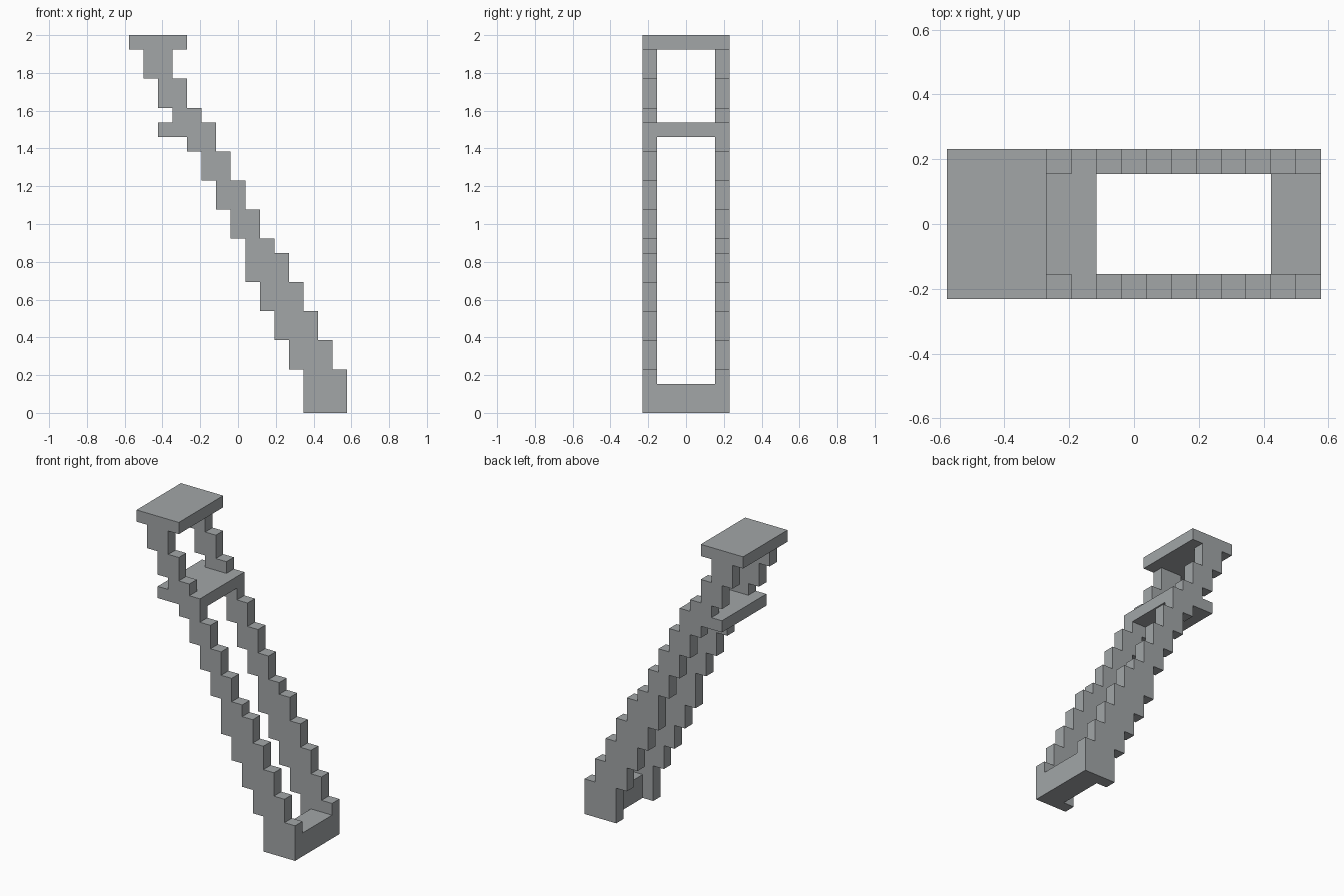
import bpy, bmesh

if "Cube" in bpy.data.objects:
    bpy.data.objects.remove(bpy.data.objects["Cube"])

U = 1 / 13  # one block

grey = bpy.data.materials.new("grey")
grey.diffuse_color = (0.36, 0.38, 0.39, 1)
grey.use_nodes = True
grey.node_tree.nodes["Principled BSDF"].inputs["Base Color"].default_value = grey.diffuse_color


def slab(name, profile, y0, y1):
    """Extrude an x-z profile (in blocks) from y0 to y1 (in blocks)."""
    bm = bmesh.new()
    face = bm.faces.new([bm.verts.new(((x - 7.5) * U, y0 * U, z * U)) for x, z in profile])
    new = bmesh.ops.extrude_face_region(bm, geom=[face])["geom"]
    bmesh.ops.translate(bm, vec=(0, (y1 - y0) * U, 0),
                        verts=[v for v in new if isinstance(v, bmesh.types.BMVert)])
    bmesh.ops.recalc_face_normals(bm, faces=bm.faces)
    mesh = bpy.data.meshes.new(name)
    bm.to_mesh(mesh)
    bm.free()
    mesh.materials.append(grey)
    bpy.context.collection.objects.link(bpy.data.objects.new(name, mesh))


def box(x0, x1, z0, z1):
    return [(x0, z0), (x1, z0), (x1, z1), (x0, z1)]


def stepped(bottom, right, left):
    """Stair outline: each (x, z) is an edge position and the height it rises to."""
    def side(steps):
        z, pts = bottom, []
        for x, top in steps:
            pts += [(x, z), (x, top)]
            z = top
        return pts
    return side(right) + side(left)[::-1]


# Stepped side rails, below and above the shelf
lower = stepped(0,
    [(15, 3), (14, 5), (13, 7), (12, 9), (11, 11), (10, 12), (9, 14), (8, 16), (7, 18), (6, 19)],
    [(12, 3), (11, 5), (10, 7), (9, 9), (8, 12), (7, 14), (6, 16), (5, 18), (4, 19)])
upper = stepped(20, [(5, 21), (4, 23), (3, 25)], [(3, 21), (2, 23), (1, 25)])
for side, y in (("front", -3), ("back", 2)):
    slab(side + "_lower_rail", lower, y, y + 1)
    slab(side + "_upper_rail", upper, y, y + 1)

# Cross pieces
slab("foot_bar", box(13, 15, 0, 2), -2, 2)
slab("middle_shelf", box(2, 6, 19, 20), -3, 3)
slab("top_plate", box(0, 4, 25, 26), -3, 3)
